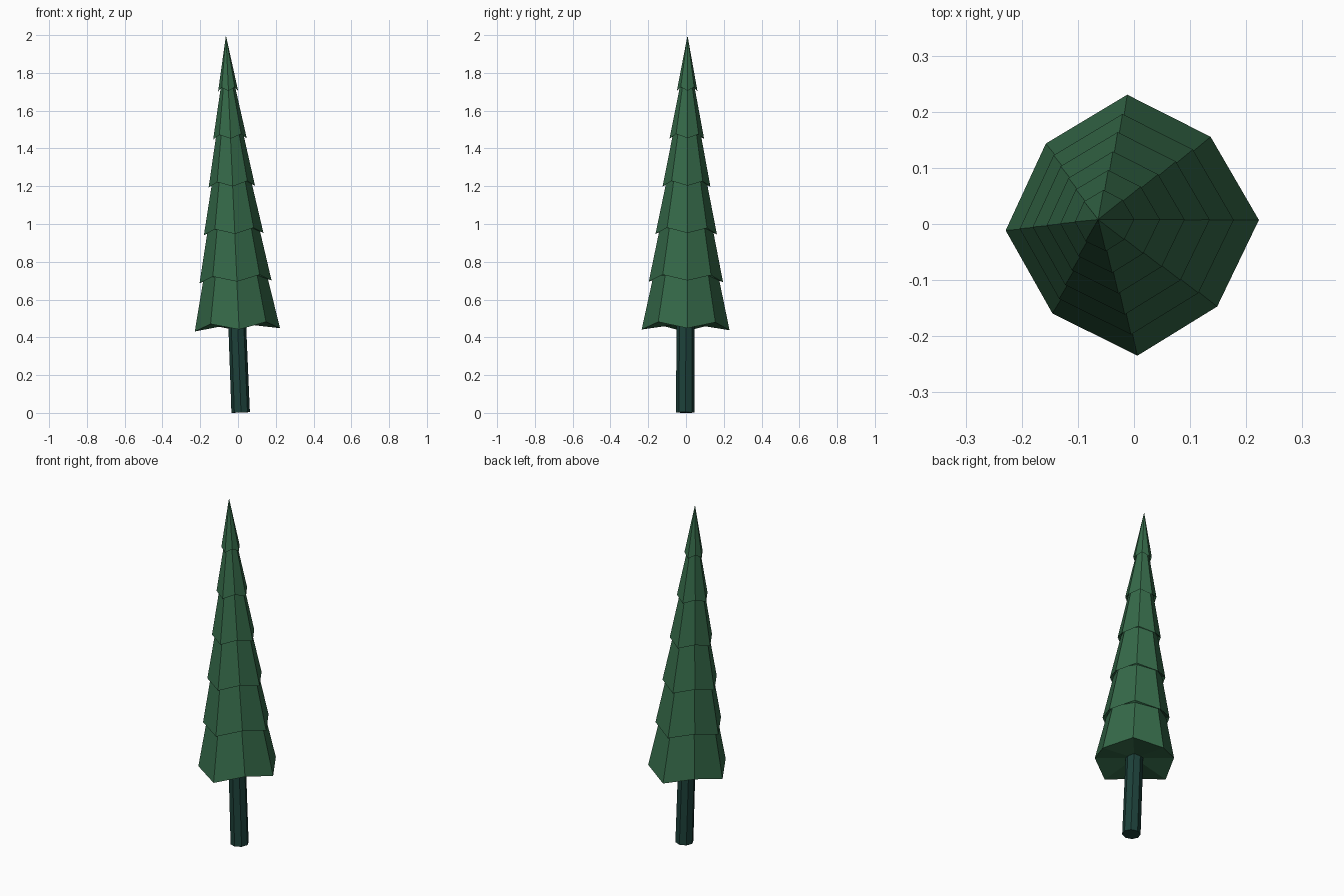
import bpy, bmesh
from math import sin, cos, pi, radians
from mathutils import Euler, Matrix

if "Cube" in bpy.data.objects:
    bpy.data.objects.remove(bpy.data.objects["Cube"])

# Whole tree leans slightly
LEAN = Matrix.Translation((0.014, -0.005, 0.002)) @ Euler((-0.0065, -0.039, 0)).to_matrix().to_4x4()
TURN = radians(2.3)
SIDES = 8


def material(name, color):
    m = bpy.data.materials.new(name)
    m.diffuse_color = (*color, 1)
    m.use_nodes = True
    m.node_tree.nodes["Principled BSDF"].inputs["Base Color"].default_value = m.diffuse_color
    return m


def finish(name, bm, mat):
    bmesh.ops.recalc_face_normals(bm, faces=bm.faces)
    bm.transform(LEAN)
    me = bpy.data.meshes.new(name)
    bm.to_mesh(me)
    bm.free()
    me.materials.append(mat)
    ob = bpy.data.objects.new(name, me)
    bpy.context.collection.objects.link(ob)
    return ob


def ring(bm, r, z, pull=1.0, lift=0.0):
    """Octagon whose odd corners are pulled in and lifted."""
    verts = []
    for i in range(SIDES):
        a = TURN + 2 * pi * i / SIDES
        odd = i % 2
        rr = r * (pull if odd else 1)
        verts.append(bm.verts.new((rr * cos(a), rr * 1.03 * sin(a), z + lift * odd)))
    return verts


def bridge(bm, a, b):
    for i in range(SIDES):
        j = (i + 1) % SIDES
        bm.faces.new((a[i], a[j], b[j], b[i]))


def fan(bm, loop, tip):
    for i in range(SIDES):
        bm.faces.new((loop[i], loop[(i + 1) % SIDES], tip))


green = material("needle_green", (0.035, 0.14, 0.065))
bark = material("dark_bark", (0.012, 0.052, 0.042))

# Foliage: six jagged tiers forming one stepped cone
tiers = [(0.438, 0.226), (0.692, 0.191), (0.945, 0.158),
         (1.197, 0.123), (1.450, 0.089), (1.703, 0.053)]
bm = bmesh.new()
below = None
for z, r in tiers:
    inner = ring(bm, r - 0.014 - 0.05 * r, z + 0.03, 0.94) if below else None
    rim = ring(bm, r, z, 0.92, 0.015 + 0.09 * r)
    if below:
        bridge(bm, below, inner)
        bridge(bm, inner, rim)
    else:
        fan(bm, rim, bm.verts.new((0, 0, z + 0.035)))
    below = rim
fan(bm, below, bm.verts.new((0, 0, 1.998)))
finish("foliage", bm, green)

# Trunk
bm = bmesh.new()
bmesh.ops.create_cone(bm, cap_ends=True, segments=8, radius1=0.049, radius2=0.047, depth=0.5,
                      matrix=Matrix.Translation((0, 0, 0.25)) @ Matrix.Rotation(TURN, 4, 'Z'))
finish("trunk", bm, bark)
